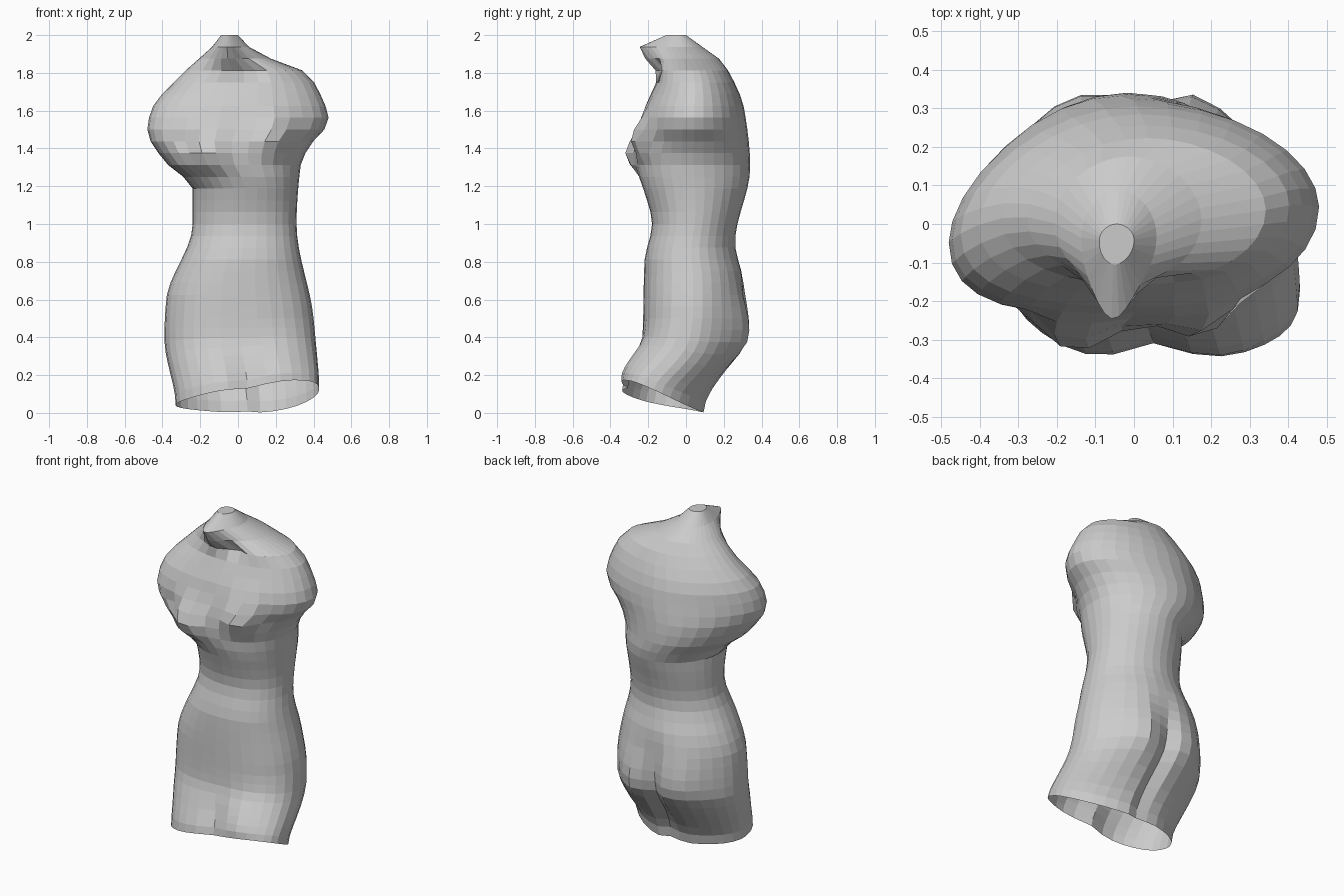
import bpy, bmesh
from math import sin, cos, pi, exp, copysign

cube = bpy.data.objects.get("Cube")
if cube:
    bpy.data.objects.remove(cube, do_unlink=True)

SEGMENTS = 32
LEVELS = 32
HEIGHT = 2

# Outlines of the body: (height, distance from the axis)
right_outline = [(0, .33), (.4, .39), (.6, .38), (1, .24), (1.2, .24), (1.3, .36),
                 (1.5, .48), (1.6, .46), (1.8, .29), (1.9, .18), (2, .09)]
left_outline = [(0, .43), (.5, .4), (1, .31), (1.3, .33), (1.4, .37), (1.55, .48),
                (1.7, .43), (1.8, .36), (1.9, .12), (2, 0)]
front_outline = [(0, .32), (.2, .28), (.4, .23), (.8, .22), (1, .18), (1.2, .23), (1.3, .26),
                 (1.6, .22), (1.8, .15), (1.95, .15), (2, .08)]
back_outline = [(0, .1), (.4, .3), (.7, .3), (.9, .26), (1.3, .34), (1.6, .31),
                (1.8, .23), (1.9, .15), (2, 0)]


def slope_at(outline, i):
    """Slope of an outline at one of its points, flat at peaks and dips."""
    if i == 0 or i == len(outline) - 1:
        return 0
    (z_low, low), (z_mid, mid), (z_high, high) = outline[i - 1:i + 2]
    below = (mid - low) / (z_mid - z_low)
    above = (high - mid) / (z_high - z_mid)
    if below * above <= 0:
        return 0
    return 2 * below * above / (below + above)


def sample(outline, z):
    """Read a smooth curve through the outline at the given height."""
    i = 0
    while i < len(outline) - 2 and z > outline[i + 1][0]:
        i += 1
    (z_low, low), (z_high, high) = outline[i:i + 2]
    span = z_high - z_low
    t = (z - z_low) / span
    ease = t * t * (3 - 2 * t)
    lift = t * (1 - t) ** 2 * slope_at(outline, i)
    drop = t * t * (1 - t) * slope_at(outline, i + 1)
    return low + (high - low) * ease + span * (lift - drop)


def swelling(x, z, centre, height, width, above, below):
    """Rounded mound with its own fall-off above and below."""
    reach = above if z > height else below
    return exp(-((x - centre) / width) ** 2 - ((z - height) / reach) ** 2)


def front_relief(x, z):
    """Depth added to the front by each form."""
    right_breast = swelling(x, z, centre=-.16, height=1.36, width=.11, above=.13, below=.07)
    left_breast = swelling(x, z, centre=.19, height=1.43, width=.11, above=.13, below=.07)
    right_armpit = swelling(x, z, centre=-.29, height=1.43, width=.04, above=.06, below=.06)
    left_armpit = swelling(x, z, centre=.3, height=1.45, width=.05, above=.08, below=.08)
    neck_stump = swelling(x, z, centre=-.06, height=1.93, width=.07, above=.06, below=.09)
    neck_hollow = swelling(x, z, centre=.08, height=1.81, width=.06, above=.04, below=.04)
    right_thigh = swelling(x, z, centre=-.13, height=0, width=.13, above=.2, below=.2)
    left_thigh = swelling(x, z, centre=.23, height=.1, width=.12, above=.2, below=.2)
    cleft = swelling(x, z, centre=.06, height=.2, width=.04, above=.14, below=.3)
    return (.08 * (right_breast + left_breast) + .1 * neck_stump
            + .03 * (right_thigh + left_thigh - cleft)
            - .04 * (neck_hollow + right_armpit + left_armpit))


def back_relief(x, z):
    """Depth added to the back by each form."""
    right_buttock = swelling(x, z, centre=-.17, height=.45, width=.15, above=.2, below=.14)
    left_buttock = swelling(x, z, centre=.17, height=.43, width=.15, above=.2, below=.14)
    cleft = swelling(x, z, centre=.03, height=.35, width=.05, above=.25, below=.4)
    return .06 * (right_buttock + left_buttock - cleft)


def body_point(z, angle):
    """Point on the body at a height and an angle round the axis."""
    left, right = sample(left_outline, z), -sample(right_outline, z)
    back, front = sample(back_outline, z), -sample(front_outline, z)
    # The front is squarer than the back, most of all at the hips
    bend = 1.05 if sin(angle) > 0 else .8 + z / 10
    across, along = (copysign(abs(v) ** bend, v) for v in (cos(angle), sin(angle)))
    x = (left + right) / 2 + (left - right) / 2 * across
    y = (back + front) / 2 + (back - front) / 2 * along
    strength = abs(along) ** .5
    if along < 0:
        y -= strength * front_relief(x, z)
    else:
        y += strength * back_relief(x, z)
    # The right arm stump and the left thigh lean forward
    if across < 0:
        y -= .09 * across ** 2 * exp(-((z - 1.5) / .25) ** 2)
    else:
        y -= .06 * across ** 2 * max(0, 1 - 2 * z)
    # The cut below the thighs rises towards the front
    rise = max(0, .1 - y) * (.3 + .35 * x)
    return x, y, z + rise * max(0, 1 - 2 * z)


# Torso shell, open below
bm = bmesh.new()
rings = []
for level in range(LEVELS + 1):
    z = HEIGHT * level / LEVELS
    rings.append([bm.verts.new(body_point(z, 2 * pi * i / SEGMENTS)) for i in range(SEGMENTS)])
for low, high in zip(rings, rings[1:]):
    for i in range(SEGMENTS):
        j = (i + 1) % SEGMENTS
        bm.faces.new((low[i], low[j], high[j], high[i]))
bm.faces.new(rings[-1])

mesh = bpy.data.meshes.new("torso")
bm.to_mesh(mesh)
bm.free()
torso = bpy.data.objects.new("torso", mesh)
bpy.context.collection.objects.link(torso)

# Stone colour
stone = bpy.data.materials.new("grey stone")
stone.use_nodes = True
grey = (.6, .6, .6, 1)
stone.diffuse_color = grey
stone.node_tree.nodes["Principled BSDF"].inputs["Base Color"].default_value = grey
mesh.materials.append(stone)
